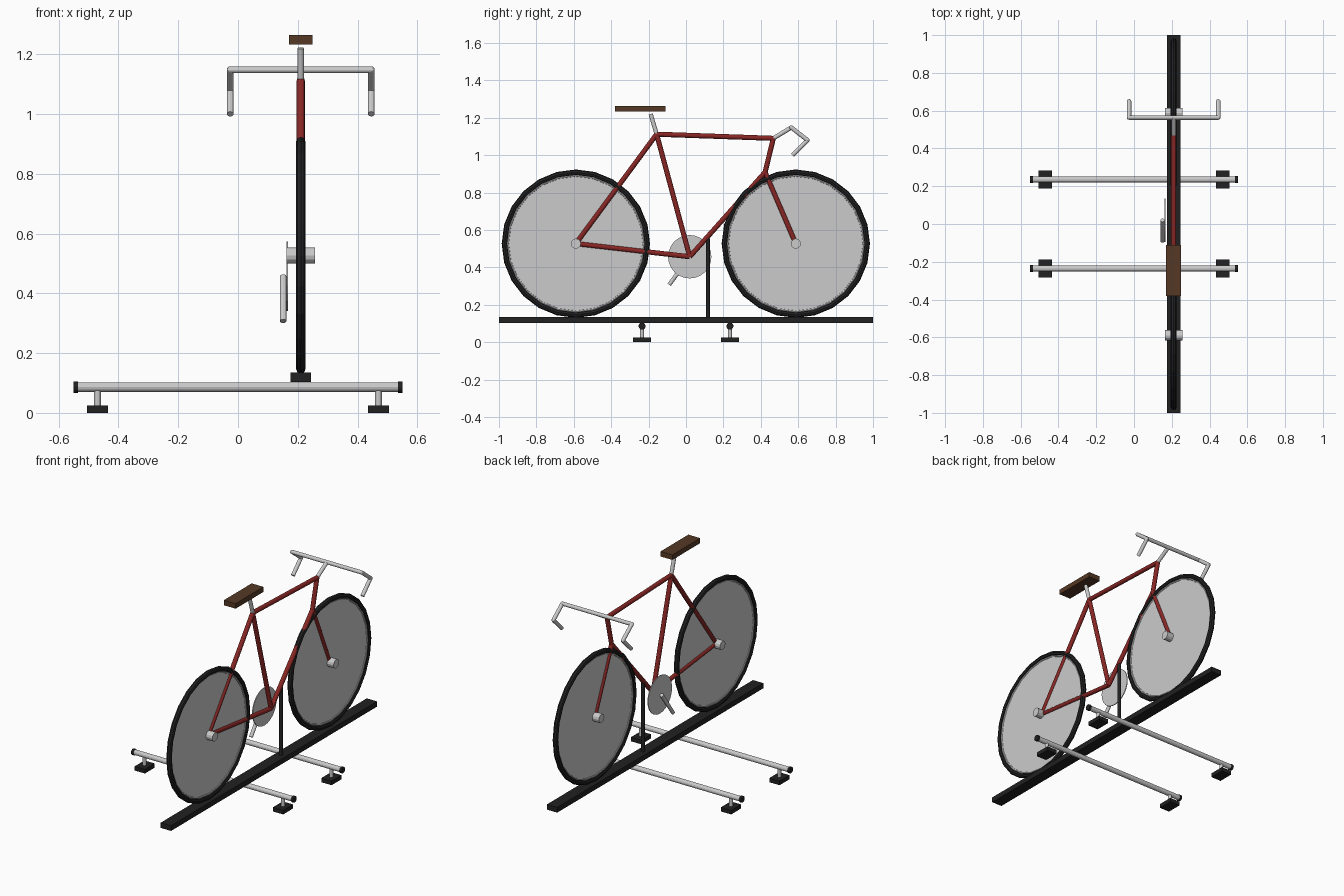
import bpy
from math import pi
from mathutils import Vector

if "Cube" in bpy.data.objects:
    bpy.data.objects.remove(bpy.data.objects["Cube"])

CX = 0.21  # centre plane of the bicycle


def mat(name, col):
    m = bpy.data.materials.new(name)
    m.diffuse_color = (*col, 1)
    m.use_nodes = True
    m.node_tree.nodes["Principled BSDF"].inputs["Base Color"].default_value = m.diffuse_color
    return m


BLACK = mat("black", (0.015, 0.015, 0.015))
RED = mat("red", (0.25, 0.02, 0.018))
BROWN = mat("brown", (0.09, 0.04, 0.018))


def finish(name, m):
    o = bpy.context.object
    o.name = name
    if m:
        o.data.materials.append(m)
    return o


def tube(name, a, b, r, m=None, sides=12):
    a, b = Vector(a), Vector(b)
    d = b - a
    bpy.ops.mesh.primitive_cylinder_add(vertices=sides, radius=r, depth=d.length, location=(a + b) / 2,
                                        rotation=d.to_track_quat('Z', 'Y').to_euler())
    return finish(name, m)


def box(name, lo, hi, m=None):
    lo, hi = Vector(lo), Vector(hi)
    bpy.ops.mesh.primitive_cube_add(size=1, location=(lo + hi) / 2)
    o = finish(name, m)
    o.scale = hi - lo
    return o


def ring(name, y, z, major, minor, m=None):
    bpy.ops.mesh.primitive_torus_add(major_segments=24, minor_segments=8, major_radius=major,
                                     minor_radius=minor, location=(CX, y, z), rotation=(0, pi / 2, 0))
    return finish(name, m)


# Stand: two cross bars with end caps and feet
for y in (-0.235, 0.235):
    tube("cross_bar", (-0.54, y, 0.086), (0.54, y, 0.086), 0.0155)
    for s in (-1, 1):
        tube("bar_cap", (s * 0.536, y, 0.086), (s * 0.55, y, 0.086), 0.019, BLACK)
        x = s * 0.47
        tube("foot_post", (x, y, 0.02), (x, y, 0.08), 0.011)
        box("foot_pad", (x - 0.035, y - 0.048, 0), (x + 0.035, y + 0.048, 0.025), BLACK)

# Long rail and upright support
box("rail", (CX - 0.035, -1, 0.103), (CX + 0.035, 1, 0.135), BLACK)
tube("support_post", (CX, 0.117, 0.13), (CX, 0.117, 0.555), 0.011, BLACK)

# Wheels: tyre, rim, disc and hub
AXLE = 0.527
for end, y in (("rear", -0.589), ("front", 0.587)):
    ring(end + "_tyre", y, AXLE, 0.381, 0.0155, BLACK)
    ring(end + "_rim", y, AXLE, 0.364, 0.007)
    tube(end + "_disc", (CX - 0.003, y, AXLE), (CX + 0.003, y, AXLE), 0.366, sides=24)
    tube(end + "_hub", (CX - 0.047, y, AXLE), (CX + 0.047, y, AXLE), 0.027)

# Frame tubes, joined at named points in the centre plane
P = {k: (CX, *v) for k, v in {
    "rear": (-0.589, AXLE), "front": (0.587, AXLE), "seat": (-0.157, 1.112),
    "head": (0.467, 1.09), "crown": (0.423, 0.909), "crank": (0.02, 0.457)}.items()}
for name, a, b in (("seat_stay", "rear", "seat"), ("chain_stay", "rear", "crank"),
                   ("seat_tube", "seat", "crank"), ("top_tube", "seat", "head"),
                   ("head_tube", "head", "crown"), ("down_tube", "crown", "crank"),
                   ("fork", "crown", "front")):
    tube(name, P[a], P[b], 0.0135, RED)

# Saddle and its post
tube("seat_post", P["seat"], (CX, -0.189, 1.22), 0.0115)
box("saddle", (CX - 0.04, -0.38, 1.233), (CX + 0.04, -0.11, 1.264), BROWN)

# Stem and drop handlebar
BAR = (0.563, 1.148)
tube("stem", P["head"], (CX, *BAR), 0.0115)
tube("handlebar", (CX - 0.236, *BAR), (CX + 0.236, *BAR), 0.0115)
for s in (-1, 1):
    x = CX + s * 0.236
    path = [(x, *BAR), (x, 0.65, 1.08), (x, 0.57, 1.0)]
    for a, b in zip(path, path[1:]):
        tube("handlebar_drop", a, b, 0.0115)
    for p in path[:2]:
        bpy.ops.mesh.primitive_uv_sphere_add(segments=12, ring_count=6, radius=0.0115, location=p)
        finish("bar_bend", None)

# Chainring and crank arm on the left side
tube("chainring", (CX - 0.048, 0.02, 0.457), (CX - 0.043, 0.02, 0.457), 0.116, sides=24)
tube("crank_arm", (0.151, 0.02, 0.457), (0.151, -0.09, 0.307), 0.011)
